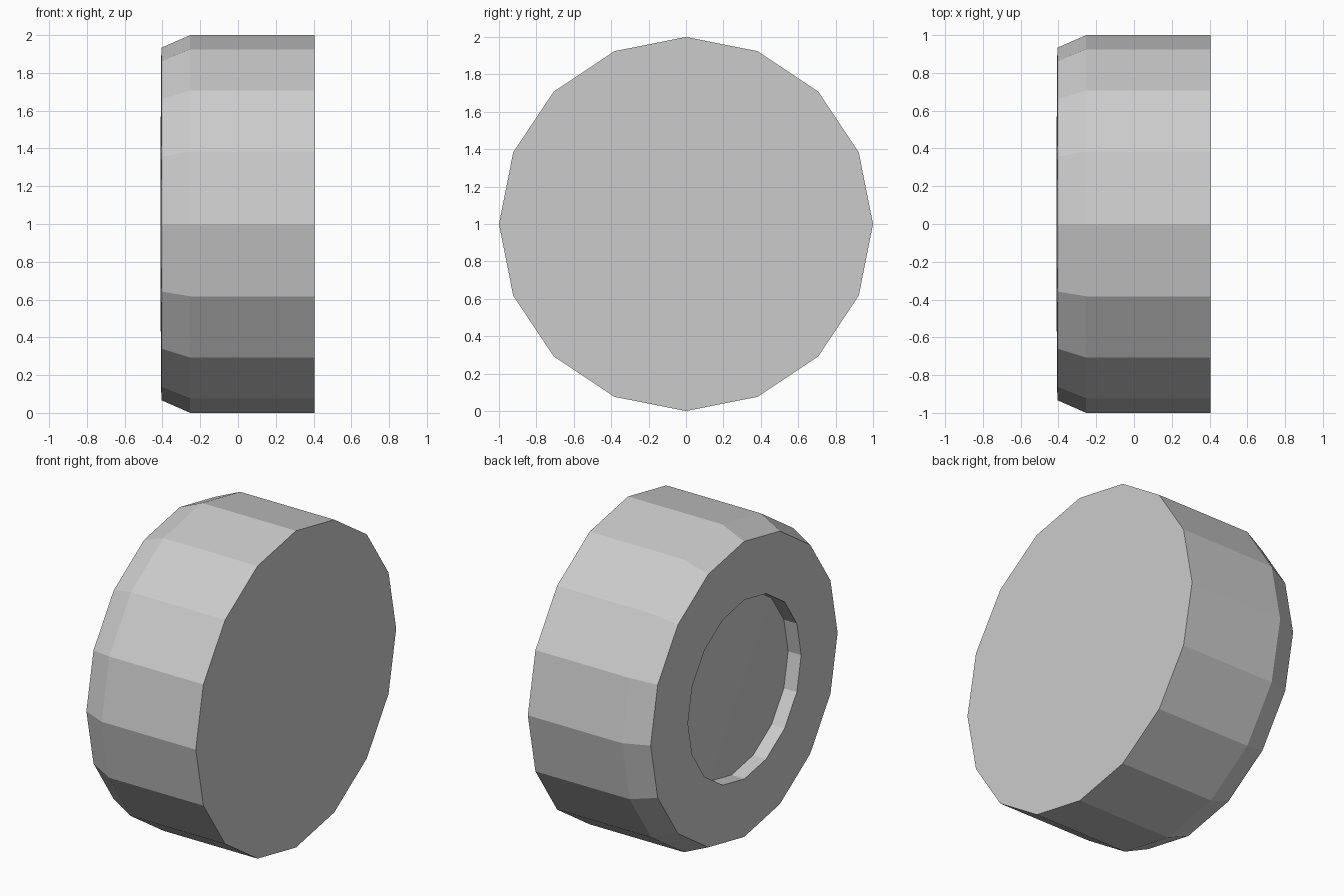
import bpy, bmesh, math

if "Cube" in bpy.data.objects:
    bpy.data.objects.remove(bpy.data.objects["Cube"])

SIDES = 16
# (x, radius) from the flat inner face to the raised hub centre
PROFILE = [(0.405, 1.0), (-0.253, 1.0), (-0.406, 0.933),
           (-0.409, 0.565), (-0.318, 0.565)]
HUB_X = -0.38

bm = bmesh.new()


def ring(x, r):
    steps = [2 * math.pi * i / SIDES for i in range(SIDES)]
    return [bm.verts.new((x, r * math.sin(a), 1 + r * math.cos(a))) for a in steps]


# tread, bevelled shoulder, side wall and recess
rings = [ring(x, r) for x, r in PROFILE]
for a, b in zip(rings, rings[1:]):
    for i in range(SIDES):
        j = (i + 1) % SIDES
        bm.faces.new((a[i], a[j], b[j], b[i]))

# flat inner face
bm.faces.new(rings[0])

# shallow cone hub inside the recess
apex = bm.verts.new((HUB_X, 0, 1))
for i in range(SIDES):
    bm.faces.new((rings[-1][i], rings[-1][(i + 1) % SIDES], apex))

bmesh.ops.recalc_face_normals(bm, faces=bm.faces)
mesh = bpy.data.meshes.new("wheel")
bm.to_mesh(mesh)
bm.free()
bpy.context.collection.objects.link(bpy.data.objects.new("wheel", mesh))
